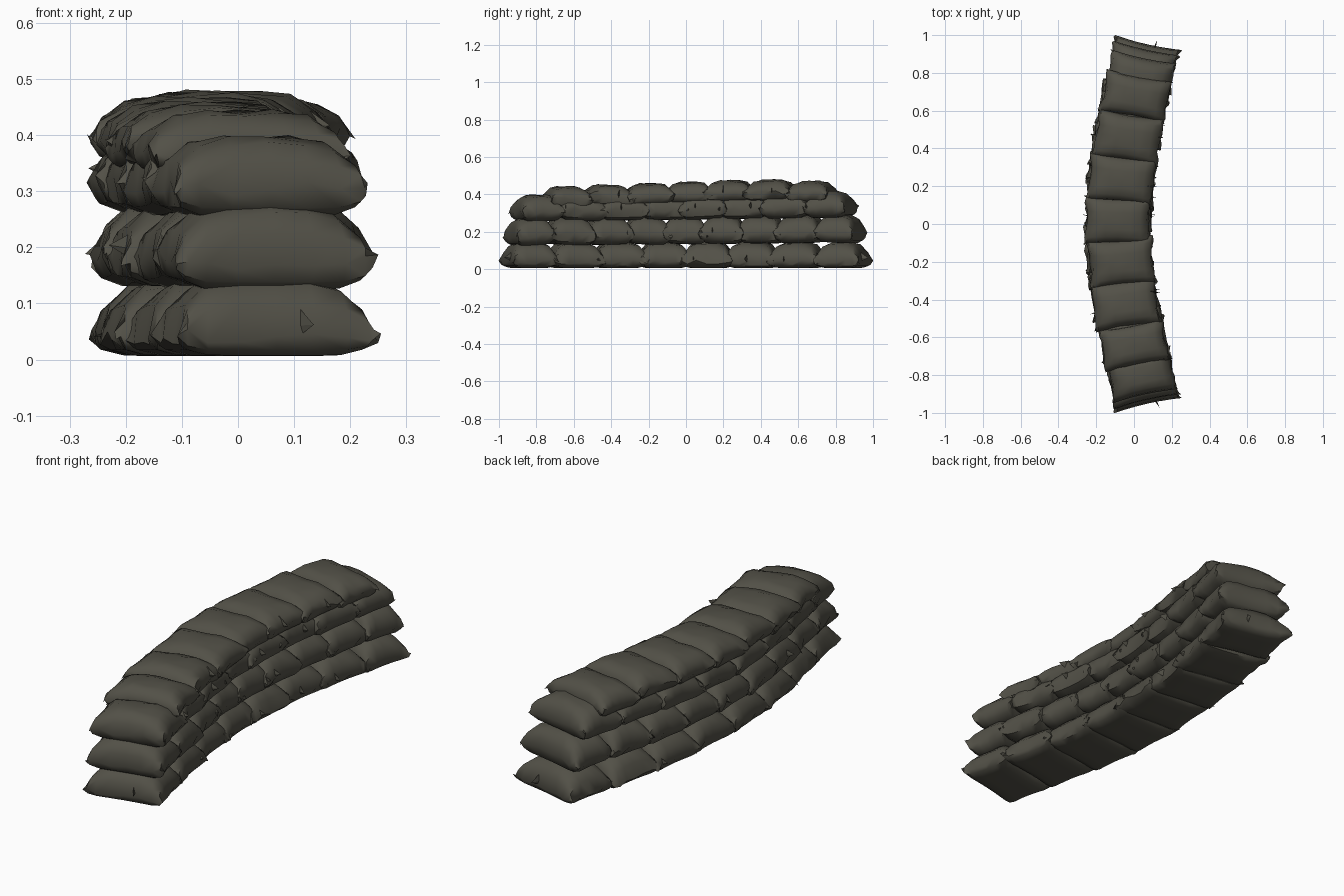
import bpy, bmesh, math, random
from mathutils import Matrix

random.seed(7)
cube = bpy.data.objects.get("Cube")
if cube:
    bpy.data.objects.remove(cube)

# Single olive-grey sackcloth colour
cloth = bpy.data.materials.new("olive_sackcloth")
cloth.use_nodes = True
cloth.diffuse_color = (0.085, 0.081, 0.063, 1)
bsdf = cloth.node_tree.nodes["Principled BSDF"]
bsdf.inputs["Base Color"].default_value = cloth.diffuse_color
bsdf.inputs["Roughness"].default_value = 0.9

STEPS = 8
HALF_X = 0.18


def wall_x(y):
    """Curved centre line of the wall."""
    return -0.084 + 0.172 * abs(y) ** 1.6


def wall_angle(y):
    slope = 0.25 * abs(y) ** 0.6 * (1 if y > 0 else -1)
    return -math.atan(slope)


def finish(bm, name, matrix):
    bmesh.ops.recalc_face_normals(bm, faces=bm.faces)
    mesh = bpy.data.meshes.new(name)
    bm.to_mesh(mesh)
    bm.free()
    mesh.materials.append(cloth)
    obj = bpy.data.objects.new(name, mesh)
    bpy.context.collection.objects.link(obj)
    obj.matrix_world = matrix
    return obj


def make_bag(name, matrix, half_y, up, down):
    """Stuffed pillow with a pinched seam and pulled-out corners."""
    bm = bmesh.new()
    ts = [math.sin(math.pi / 2 * (2 * i / STEPS - 1)) for i in range(STEPS + 1)]
    phase = random.uniform(0, 6)
    seam = {}
    # (height, roundness): domed upper side, flatter lower side
    for height, power in ((up, 4), (-down, 8)):
        grid = {}
        for i, u in enumerate(ts):
            for j, v in enumerate(ts):
                edge = i in (0, STEPS) or j in (0, STEPS)
                if edge and (i, j) in seam:
                    grid[i, j] = seam[i, j]
                    continue
                puff = math.sqrt(max(0, (1 - abs(u) ** power) * (1 - abs(v) ** power)))
                x = u * HALF_X * (1 - 0.08 * (1 - v * v))
                y = v * half_y * (1 - 0.09 * (1 - u * u))
                z = height * puff
                if height > 0:
                    z += 0.005 * puff * math.sin(5 * u + 4 * v + phase)
                if edge:
                    x += random.uniform(-0.007, 0.007)
                    z += random.uniform(-0.014, 0.014)
                grid[i, j] = bm.verts.new((x, y, z))
                if edge:
                    seam[i, j] = grid[i, j]
        for i in range(STEPS):
            for j in range(STEPS):
                bm.faces.new((grid[i, j], grid[i + 1, j],
                              grid[i + 1, j + 1], grid[i, j + 1]))
    return finish(bm, name, matrix)


def make_tuft(name, matrix):
    """Thin upright flap of gathered cloth, its tip along local +x."""
    bm = bmesh.new()
    tip = bm.verts.new((0.03, random.uniform(-0.02, 0.02), random.uniform(-0.01, 0.015)))
    ring = [bm.verts.new(p) for p in
            ((-0.03, -0.008, 0), (-0.02, 0, 0.035), (-0.03, 0.008, 0), (-0.02, 0, -0.02))]
    for k in range(4):
        bm.faces.new((ring[k], ring[(k + 1) % 4], tip))
    bm.faces.new(ring[::-1])
    return finish(bm, name, matrix)


# Courses: name, bag count, y start, y end, seam height, rise along y, height above and below seam
courses = (
    ("bottom", 8, -0.96, 0.96, 0.040, 0.0, 0.106, 0.034),
    ("second", 9, -0.94, 0.93, 0.186, 0.008, 0.098, 0.052),
    ("third", 8, -0.91, 0.885, 0.317, 0.012, 0.089, 0.052),
    ("top", 7, -0.75, 0.785, 0.394, 0.036, 0.071, 0.044),
)

bags = []
for name, count, start, end, seam_z, rise, up, down in courses:
    pitch = (end - start) / count
    for n in range(count):
        y = start + pitch * (n + 0.5)
        last = n in (0, count - 1)
        jitter = 0 if last else random.uniform(-0.008, 0.008)
        z = seam_z + rise * y
        if name == "top":
            z -= 0.07 * max(0, y - 0.4)
        place = (Matrix.Translation((wall_x(y) + jitter, y, z))
                 @ Matrix.Rotation(wall_angle(y), 4, 'Z'))
        tilt = 0 if name == "bottom" else random.uniform(-0.06, 0.06)
        half_y = pitch * (0.52 if last else 0.59)
        bags.append(make_bag(f"{name}_sandbag_{n + 1}",
                             place @ Matrix.Rotation(tilt, 4, 'X'), half_y, up, down))
        # Gathered cloth on the long faces of the wall
        for side, label, chance in ((1, "left", 0.5), (-1, "right", 0.3)):
            if random.random() < chance and not last:
                spot = Matrix.Translation((side * HALF_X * 0.9,
                                           random.uniform(-0.8, 0.8) * half_y, 0.012))
                turn = Matrix.Rotation(0 if side > 0 else math.pi, 4, 'Z')
                make_tuft(f"{name}_cloth_tuft_{n + 1}_{label}", place @ spot @ turn)
        # Gathered cloth on the two ends of the bottom course
        if name == "bottom" and last:
            side = -1 if n == 0 else 1
            spot = Matrix.Translation((0.04, side * half_y * 0.95, 0.02))
            make_tuft(f"end_cloth_tuft_{n + 1}",
                      place @ spot @ Matrix.Rotation(side * math.pi / 2, 4, 'Z'))

# Soft cloth shading with a crisp seam
bpy.ops.object.select_all(action='DESELECT')
for bag in bags:
    bag.select_set(True)
bpy.context.view_layer.objects.active = bags[0]
bpy.ops.object.shade_smooth_by_angle(angle=math.radians(50))
